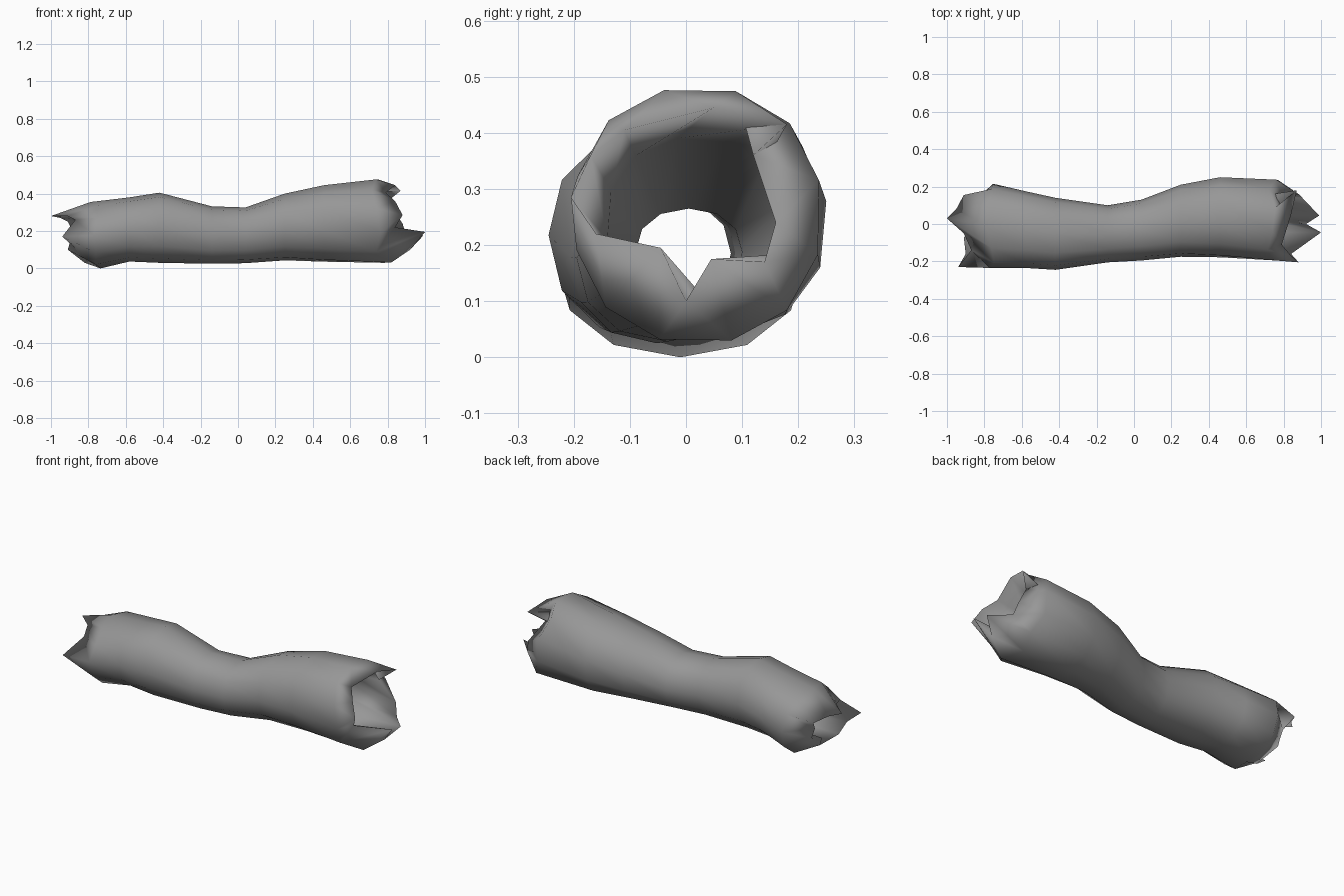
import bpy, bmesh
from math import sin, cos, pi, radians, copysign

if "Cube" in bpy.data.objects:
    bpy.data.objects.remove(bpy.data.objects["Cube"])

N = 12

# Bark cross-sections: x, y min, y max, z min, z max, twist in degrees
bark = [
    (-.75, -.235, .215, .0, .355, 0),
    (-.58, -.235, .175, .037, .38, 0),
    (-.42, -.245, .14, .03, .405, 0),
    (-.14, -.205, .10, .025, .332, 0),
    (.04, -.195, .13, .028, .326, 0),
    (.25, -.175, .21, .043, .40, 4),
    (.46, -.178, .25, .036, .445, 9),
    (.72, -.195, .237, .03, .476, 14),
]

# Hollow core, narrowing in the middle
core = [
    (.60, -.14, .17, .09, .39, 10),
    (.0, -.09, .10, .11, .265, 0),
    (-.60, -.13, .08, .09, .28, 0),
]

# Splintered rims, counter-clockwise from the +y side
left_rim = [
    (-.88, .10, .19), (-.91, .155, .25), (-.95, .08, .27), (-1, .03, .28),
    (-.91, -.05, .28), (-.87, -.14, .26), (-.94, -.23, .17), (-.90, -.16, .135),
    (-.91, -.07, .10), (-.82, -.03, .03), (-.89, .05, .12), (-.86, .10, .13),
]
right_rim = [
    (.88, .16, .24), (.80, .12, .36), (.87, .18, .415), (.84, .05, .445),
    (.79, -.11, .405), (.84, -.17, .36), (.88, -.205, .285), (.84, -.16, .22),
    (1.0, -.045, .195), (.92, 0, .10), (.99, .045, .175), (.90, .14, .17),
]


def ring(sec):
    """Slightly squared oval that fills the given bounds."""
    x, y0, y1, z0, z1, twist = sec
    angles = [2 * pi * k / N + radians(twist) for k in range(N)]
    soft = lambda v: copysign(abs(v) ** 0.92, v)
    cs, sn = [soft(cos(a)) for a in angles], [soft(sin(a)) for a in angles]
    m = max(cs)
    return [(x, (y0 + y1) / 2 + (y1 - y0) / 2 * c / m,
             (z0 + z1) / 2 + (z1 - z0) / 2 * s / m) for c, s in zip(cs, sn)]


# Outermost bark rings lean toward the splinter tips
outer = [ring(s) for s in bark]
outer[0] = [(p[0] + .3 * (r[0] + .87), p[1], p[2]) for p, r in zip(outer[0], left_rim)]
outer[-1] = [(p[0] + .5 * (r[0] - .80), p[1], p[2]) for p, r in zip(outer[-1], right_rim)]

# Skin bark, right rim, core and left rim into one closed hollow log
rings = [left_rim] + outer + [right_rim] + [ring(s) for s in core]
bm = bmesh.new()
loops = [[bm.verts.new(p) for p in r] for r in rings]
for a, b in zip(loops, loops[1:] + loops[:1]):
    for k in range(N):
        j = (k + 1) % N
        bm.faces.new((a[k], a[j], b[j], b[k]))
bmesh.ops.recalc_face_normals(bm, faces=bm.faces)
for f in bm.faces:
    f.smooth = True
mesh = bpy.data.meshes.new("hollow_log")
bm.to_mesh(mesh)
bm.free()

# Dark grey wood
wood = bpy.data.materials.new("dark_wood")
wood.diffuse_color = (.31, .31, .31, 1)
wood.use_nodes = True
wood.node_tree.nodes["Principled BSDF"].inputs["Base Color"].default_value = wood.diffuse_color
mesh.materials.append(wood)
log = bpy.data.objects.new("hollow_log", mesh)
bpy.context.collection.objects.link(log)
